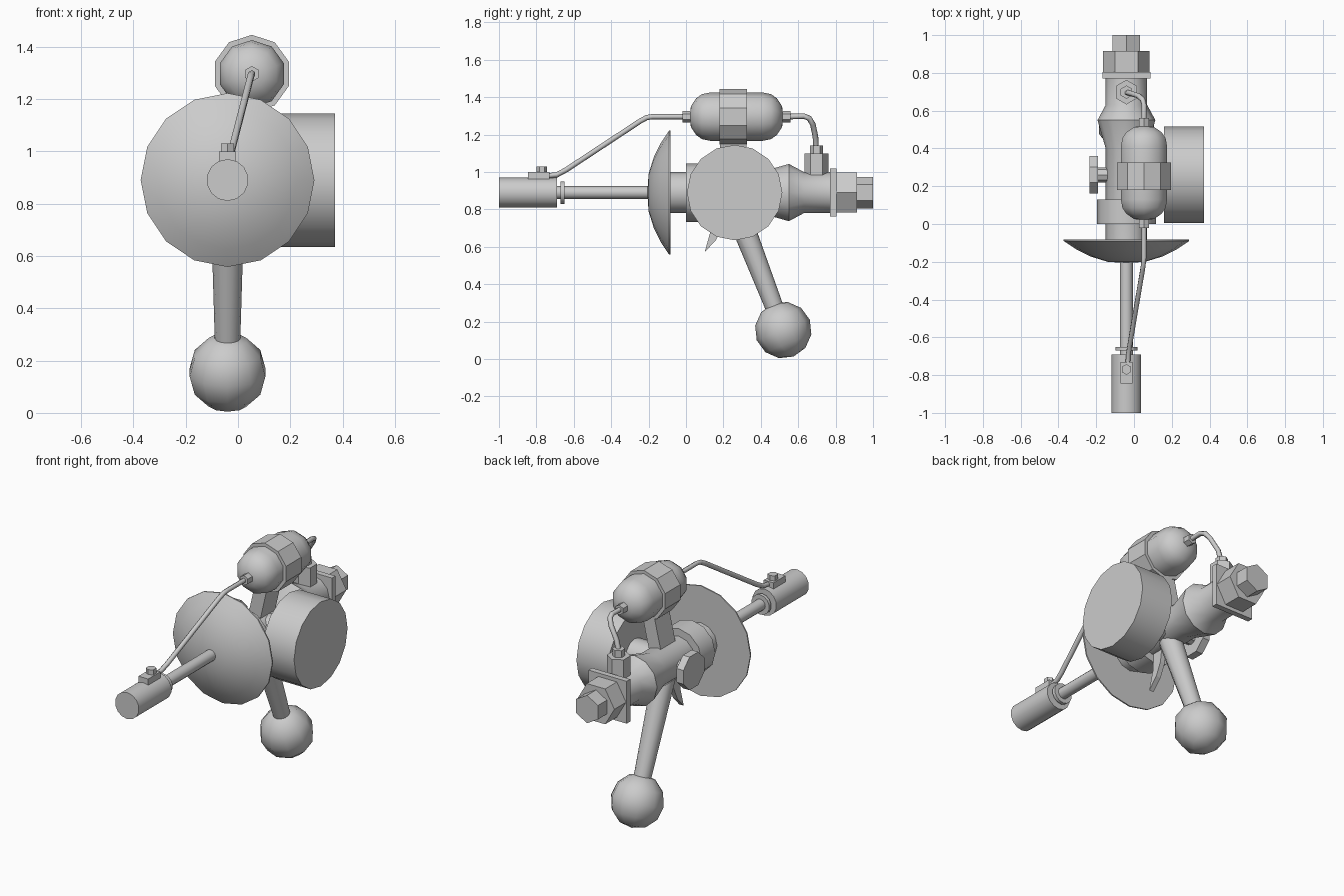
import bpy, bmesh, math
from mathutils import Vector, Matrix

if "Cube" in bpy.data.objects:
    bpy.data.objects.remove(bpy.data.objects["Cube"])

grey = bpy.data.materials.new("plain grey")
grey.diffuse_color = (0.6, 0.6, 0.6, 1)
grey.use_nodes = True
grey.node_tree.nodes["Principled BSDF"].inputs["Base Color"].default_value = grey.diffuse_color
CX, CZ = -0.04, 0.89                      # main barrel axis
X, Y, Z = Vector((1, 0, 0)), Vector((0, 1, 0)), Vector((0, 0, 1))


def finish(name, bm, smooth=40):
    bmesh.ops.recalc_face_normals(bm, faces=bm.faces)
    me = bpy.data.meshes.new(name)
    bm.to_mesh(me)
    bm.free()
    ob = bpy.data.objects.new(name, me)
    bpy.context.collection.objects.link(ob)
    me.materials.append(grey)
    if smooth:
        bpy.ops.object.select_all(action='DESELECT')
        bpy.context.view_layer.objects.active = ob
        ob.select_set(True)
        bpy.ops.object.shade_smooth_by_angle(angle=math.radians(smooth))
    return ob


def lathe(name, origin, axis, start, profile, n, smooth=40):
    """Revolve (distance, radius) points about an axis; first vertex lies towards start."""
    bm = bmesh.new()
    o, a = Vector(origin), axis.normalized()
    u = (start - a * start.dot(a)).normalized()
    v = a.cross(u)
    rings = []
    for t, r in profile:
        if r == 0:
            rings.append([bm.verts.new(o + a * t)] * n)
            continue
        angles = [2 * math.pi * i / n for i in range(n)]
        rings.append([bm.verts.new(o + a * t + (u * math.cos(k) + v * math.sin(k)) * r)
                      for k in angles])
    for p, q in zip(rings, rings[1:]):
        for i in range(n):
            j = (i + 1) % n
            bm.faces.new(list(dict.fromkeys((p[i], p[j], q[j], q[i]))))
    for ring, (t, r) in ((rings[0], profile[0]), (rings[-1], profile[-1])):
        if r:
            bm.faces.new(ring)
    return finish(name, bm, smooth)


def box(name, centre, size, rot=None):
    bm = bmesh.new()
    m = Matrix.Translation(centre) @ (rot or Matrix()) @ Matrix.Diagonal((*size, 1))
    bmesh.ops.create_cube(bm, size=1, matrix=m)
    return finish(name, bm, 0)


def tube(name, points, r, n=6):
    """Sweep an n-sided ring along a path."""
    bm = bmesh.new()
    pts = [Vector(p) for p in points]
    rings = []
    for i, p in enumerate(pts):
        d = (pts[min(i + 1, len(pts) - 1)] - pts[max(i - 1, 0)]).normalized()
        u = d.cross(X).normalized()
        v = d.cross(u)
        rings.append([bm.verts.new(p + (u * math.cos(2 * math.pi * k / n)
                      + v * math.sin(2 * math.pi * k / n)) * r) for k in range(n)])
    for p, q in zip(rings, rings[1:]):
        for i in range(n):
            bm.faces.new((p[i], p[(i + 1) % n], q[(i + 1) % n], q[i]))
    bm.faces.new(rings[0])
    bm.faces.new(rings[-1])
    return finish(name, bm, 65)


def on_barrel(name, profile, n, start=Z, smooth=40):
    return lathe(name, (CX, 0, CZ), Y, start, profile, n, smooth)


# Barrel line from nozzle to tail
on_barrel("nozzle", [(-1, 0.08), (-0.69, 0.08)], 14)
on_barrel("nozzle_collar", [(-0.67, 0.06), (-0.65, 0.06)], 14)
on_barrel("barrel_rod", [(-0.7, 0.034), (-0.15, 0.034)], 12)
on_barrel("dish_shield", [(-0.207, 0), (-0.2, 0.1), (-0.172, 0.19), (-0.135, 0.265),
                          (-0.09, 0.332), (-0.082, 0.332)], 16)
on_barrel("body", [(-0.09, 0.11), (0.4, 0.11), (0.55, 0.153), (0.63, 0.11), (0.78, 0.11)], 12)
on_barrel("body_ring", [(0.0, 0.156), (0.13, 0.156)], 12)
box("tail_plate", (CX, 0.787, CZ), (0.255, 0.034, 0.255))
on_barrel("tail_nut", [(0.8, 0.123), (0.915, 0.123)], 6, X)
on_barrel("tail_end", [(0.91, 0.084), (1.0, 0.084)], 6, Z)

# Side drum and opposite knob
side = (0, 0.26, CZ)
lathe("side_drum", side, X, Z, [(0.16, 0.255), (0.37, 0.255)], 16)
lathe("drum_axle", side, X, Z, [(CX, 0.09), (0.17, 0.09)], 12)
lathe("knob_shaft", side, X, Z, [(-0.2, 0.04), (-0.1, 0.04)], 8)
lathe("knob", side, X, Z + Y * 0.414, [(-0.235, 0.108), (-0.19, 0.108)], 8)

# Tank above the body
TX, TZ = 0.053, 1.296
cap = [(0, 0), (0.006, 0.055), (0.034, 0.098), (0.065, 0.12), (0.11, 0.129)]
tank = [(0.02 + t, r) for t, r in cap] + [(0.52 - t, r) for t, r in reversed(cap)]
lathe("tank", (TX, 0, TZ), Y, Z, tank, 10)
lathe("tank_strap", (TX, 0, TZ), Y, Z, [(0.18, 0.149), (0.325, 0.149)], 10, 0)
for name, y in (("front_tank_fitting", -0.02), ("rear_tank_fitting", 0.51)):
    lathe(name, (TX, y, TZ), Y, Z, [(0, 0.03), (0.05, 0.03)], 6, 0)
lean = math.atan2(TX - CX, TZ - CZ)
box("tank_bracket", ((TX + CX) / 2, 0.253, (TZ + CZ) / 2), (0.08, 0.14, 0.36),
    Matrix.Rotation(lean, 4, 'Y'))

# Feed pipes with their end fittings
tube("front_pipe", [(TX, 0, TZ), (TX, -0.18, TZ), (TX - 0.003, -0.21, 1.291),
                    (TX - 0.008, -0.245, 1.272), (-0.022, -0.64, 1.012),
                    (-0.03, -0.69, 0.985), (-0.033, -0.74, 0.98)], 0.014)
box("nozzle_block", (CX, -0.787, 0.975), (0.065, 0.115, 0.05))
lathe("nozzle_bolt", (CX, -0.77, 0), Z, Y, [(0.99, 0.028), (1.03, 0.028)], 6, 0)
tube("rear_pipe", [(TX, 0.54, TZ), (TX, 0.63, 1.299), (0.046, 0.658, 1.288),
                   (0.025, 0.678, 1.255), (-0.02, 0.692, 1.19), (CX, 0.696, 1.12)], 0.015)
lathe("rear_fitting", (CX, 0.698, 0), Z, Y, [(0.95, 0.065), (1.1, 0.065)], 6, 0)
lathe("rear_fitting_neck", (CX, 0.698, 0), Z, Y, [(1.09, 0.035), (1.142, 0.035)], 6, 0)

# Handle with ball end
top, ball = Vector((CX, 0.25, 0.85)), Vector((CX, 0.52, 0.155))
axis = ball - top
lathe("handle", top, axis, Y, [(0, 0.066), (axis.length, 0.045)], 12)
R = 0.152
sphere = [(-R * math.cos(math.pi * i / 6), R * math.sin(math.pi * i / 6) if 0 < i < 6 else 0)
          for i in range(7)]
lathe("handle_ball", ball, axis, Y, sphere, 10)

# Trigger: a flat curved blade
bm = bmesh.new()
outline = [(0.14, 0.82), (0.21, 0.82), (0.195, 0.71), (0.16, 0.635), (0.1, 0.572), (0.13, 0.68)]
face = bm.faces.new([bm.verts.new((CX - 0.015, y, z)) for y, z in outline])
ext = bmesh.ops.extrude_face_region(bm, geom=[face])
bmesh.ops.translate(bm, vec=(0.03, 0, 0),
                    verts=[g for g in ext["geom"] if isinstance(g, bmesh.types.BMVert)])
finish("trigger", bm, 0)
